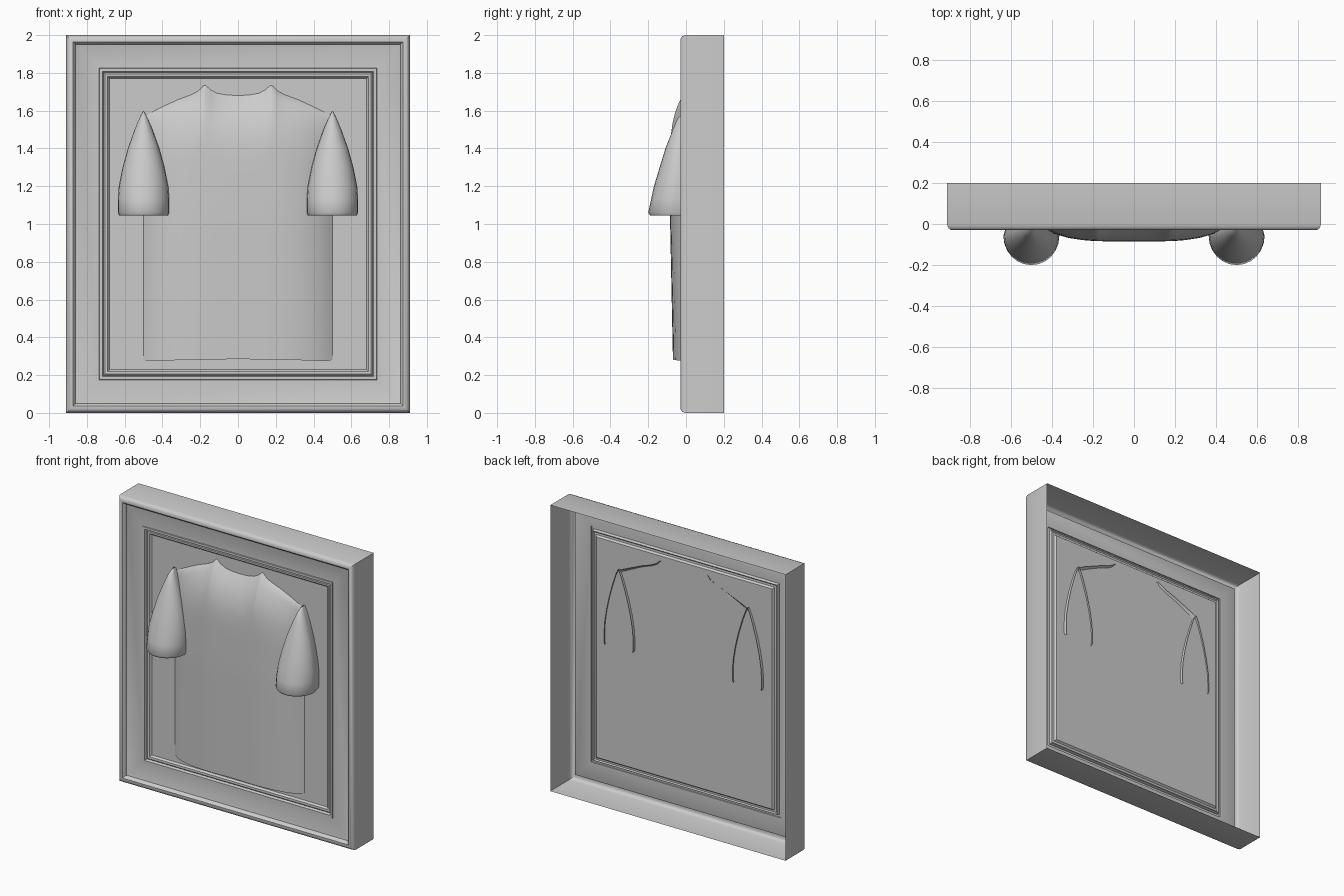
import bpy, bmesh, math

cube = bpy.data.objects.get("Cube")
if cube:
    bpy.data.objects.remove(cube, do_unlink=True)

GREY = (0.6, 0.6, 0.6, 1)
grey = bpy.data.materials.new("plain grey")
grey.use_nodes = True
grey.diffuse_color = GREY
grey.node_tree.nodes["Principled BSDF"].inputs["Base Color"].default_value = GREY


def make(name, rows, closed=False, cap=False, angle=40):
    """Skin a sheet through rows of points; closed joins each row's ends."""
    bm = bmesh.new()
    grid = [[bm.verts.new(p) for p in row] for row in rows]
    n = len(grid[0])
    for a, b in zip(grid, grid[1:]):
        for i in range(n if closed else n - 1):
            j = (i + 1) % n
            bm.faces.new((a[i], a[j], b[j], b[i]))
    if cap:
        bm.faces.new(grid[-1])
    bmesh.ops.remove_doubles(bm, verts=bm.verts, dist=0.0001)
    bm.normal_update()
    if sum(f.normal.y * f.calc_area() for f in bm.faces) > 0:
        bmesh.ops.reverse_faces(bm, faces=bm.faces)
    mesh = bpy.data.meshes.new(name)
    bm.to_mesh(mesh)
    bm.free()
    mesh.materials.append(grey)
    ob = bpy.data.objects.new(name, mesh)
    bpy.context.collection.objects.link(ob)
    bpy.ops.object.select_all(action='DESELECT')
    ob.select_set(True)
    bpy.context.view_layer.objects.active = ob
    bpy.ops.object.shade_smooth_by_angle(angle=math.radians(angle))
    return ob


def interp(x, points):
    """Piecewise linear lookup in a short list of points."""
    for (x0, y0), (x1, y1) in zip(points, points[1:]):
        if x <= x1:
            return y0 + (y1 - y0) * (x - x0) / (x1 - x0)
    return points[-1][1]


def rect(inset, y):
    w, lo, hi = 0.91 - inset, inset, 2 - inset
    return [(-w, y, lo), (w, y, lo), (w, y, hi), (-w, y, hi)]


# Frame: open-backed shell, rounded outer lip stepping down to a flat border
lip = [(0, 0.2), (0, -0.005), (0.006, -0.02), (0.02, -0.03), (0.036, -0.03),
       (0.045, -0.022), (0.05, -0.004), (0.06, 0), (0.175, 0)]
make("frame", [rect(*p) for p in lip], closed=True)

# Inner moulding and the recessed backing panel
moulding = [(0.175, 0), (0.176, -0.007), (0.192, -0.007), (0.198, 0.012),
            (0.206, 0.005), (0.22, 0.007), (0.23, 0.02)]
make("inner_moulding", [rect(*p) for p in moulding], closed=True)
make("backing_panel", [rect(0.23, 0.02)], closed=True, cap=True)

# Shirt body: bulged sheet with curved neckline and sloping shoulders
TOP = [(0, 1.68), (0.06, 1.683), (0.11, 1.692), (0.145, 1.71), (0.17, 1.733),
       (0.185, 1.737), (0.21, 1.715), (0.25, 1.695), (0.32, 1.67), (0.5, 1.592)]
HEM = [(0, 0.285), (0.3, 0.28), (0.46, 0.274), (0.5, 0.28)]
STEPS = 24
cols = sorted({s * p[0] for p in TOP for s in (-1, 1)}
              | {s * x for x in (0.38, 0.43, 0.46, 0.48, 0.493) for s in (-1, 1)})
rows = []
for x in cols:
    a = abs(x)
    top, hem = interp(a, TOP), interp(a, HEM)
    back = interp(a, [(0, 0.017), (0.17, 0.017), (0.2, 0.034), (0.5, 0.034)])
    row = []
    for k in range(STEPS + 1):
        drop = (1 - k / STEPS) ** 2                     # denser near the top
        z = top - (top - hem) * drop
        depth = interp(z, [(0.27, 0.088), (1.05, 0.104), (1.8, 0.104)])
        bulge = 1 - (a / 0.5) ** 4
        round_top = 1 - max(0, 1 - (top - z) / 0.4) ** 3
        edge = max(0, 1 - (top - z) / 0.03)
        y = 0.019 - depth * bulge * round_top + (back - 0.019) * edge
        row.append((x, y, z))
    rows.append(row)
make("shirt_body", rows, angle=60)

# Sleeves: flaring half tubes hanging from the shoulder points
WIDTH = [(1.045, 0.129), (1.06, 0.136), (1.13, 0.136), (1.2, 0.131), (1.3, 0.111),
         (1.4, 0.083), (1.5, 0.047), (1.56, 0.022), (1.595, 0.003)]
FRONT = [(1.045, -0.19), (1.06, -0.2), (1.2, -0.17), (1.4, -0.109),
         (1.5, -0.07), (1.57, -0.04), (1.595, -0.005)]
SIDES = 12
for side, name in ((1, "left_sleeve"), (-1, "right_sleeve")):
    rows = []
    for z, w in WIDTH:
        front = interp(z, FRONT)
        mid = front * 0.3
        row = [(side * (0.5 - w * 0.85), 0.036, z)]
        for k in range(SIDES + 1):
            t = math.pi * k / SIDES
            row.append((side * (0.5 - w * math.cos(t)),
                        mid + (front - mid) * math.sin(t), z))
        row.append((side * (0.5 + w * 0.8), 0.036, z))
        rows.append(row)
    make(name, rows, angle=50)
